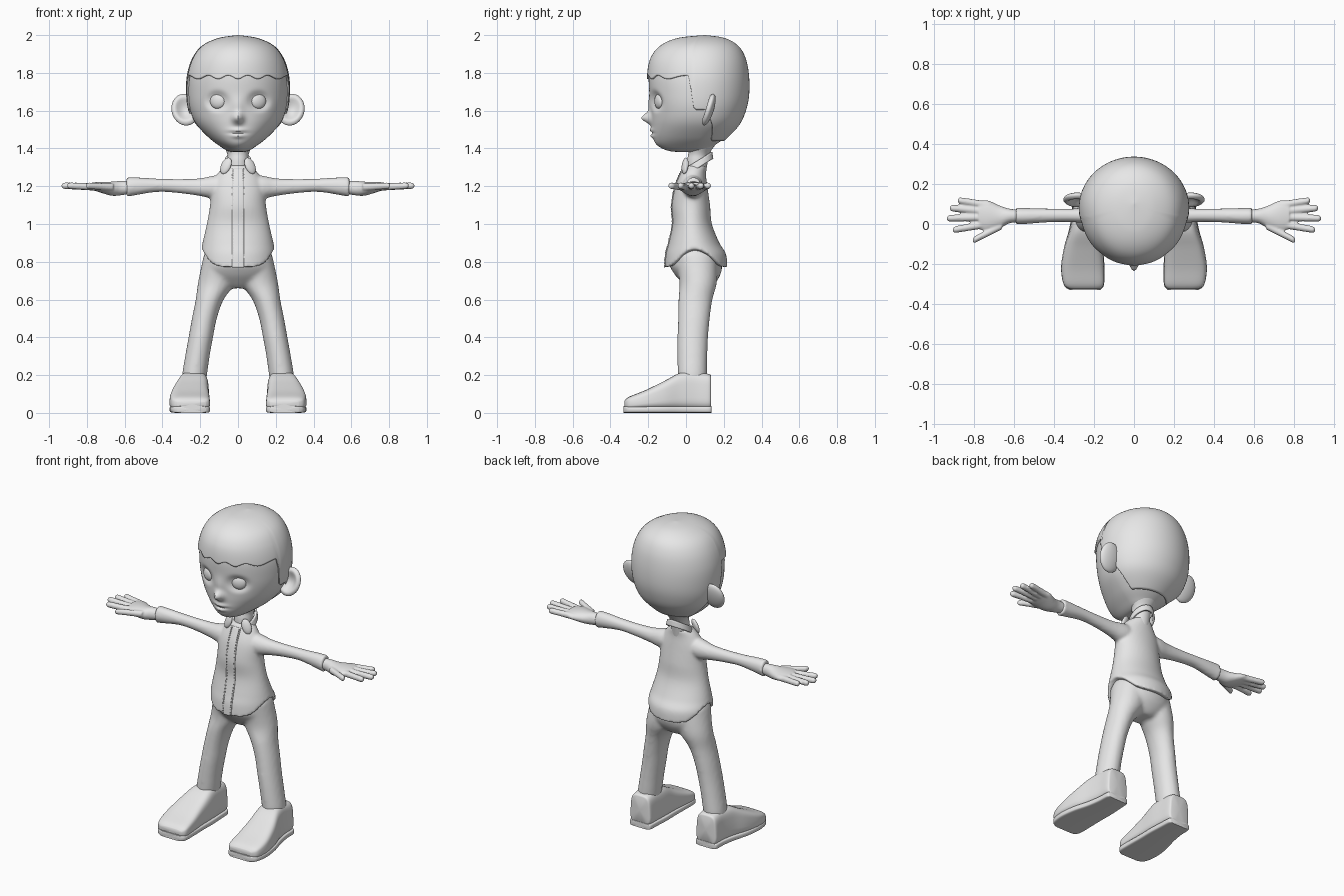
import bpy, bmesh
from math import sin, cos, pi, exp, sqrt, radians
from mathutils import Matrix, Vector, Euler

if "Cube" in bpy.data.objects:
    bpy.data.objects.remove(bpy.data.objects["Cube"])

grey = bpy.data.materials.new("plain_grey")
grey.use_nodes = True
grey.diffuse_color = (0.8, 0.8, 0.8, 1)
grey.node_tree.nodes["Principled BSDF"].inputs["Base Color"].default_value = (0.8, 0.8, 0.8, 1)


def sample(rows, t):
    """Smooth interpolation of section rows; short rows are symmetric."""
    i = min(int(t), len(rows) - 2)
    f = t - i
    full = [r if len(r) == 6 else r + (r[4],) for r in
            (rows[max(i - 1, 0)], rows[i], rows[i + 1], rows[min(i + 2, len(rows) - 1)])]
    return [b + 0.5 * f * (c - a + f * (2*a - 5*b + 4*c - d + f * (3*(b - c) + d - a)))
            for a, b, c, d in zip(*full)]


def loft(bm, rows, axis="z", n=32, steps=32, power=1, end=None, side=1, cap=True, warp=None):
    """Rows: position, centre a, radius a, centre b, radius -b, radius +b."""
    rings = []
    for i in range(steps + 1):
        ring = []
        for j in range(n):
            ang = 2 * pi * j / n
            c, s = cos(ang), sin(ang)
            t = (end(c, s) if end else len(rows) - 1) * i / steps
            pos, ac, ar, bc, lo, hi = sample(rows, t)
            a = ac + ar * abs(c) ** power * (1 if c > 0 else -1)
            b = bc + (hi if s > 0 else -lo) * abs(s) ** power
            p = Vector({"x": (pos, a, b), "y": (a, pos, b), "z": (a, b, pos)}[axis])
            if warp:
                p = warp(p)
            p.x *= side
            ring.append(bm.verts.new(p))
        rings.append(ring)
    for r, q in zip(rings, rings[1:]):
        for j in range(n):
            k = (j + 1) % n
            bm.faces.new((r[j], r[k], q[k], q[j]))
    if cap:
        for r in (rings[0], rings[-1]):
            mid = bm.verts.new(sum((v.co for v in r), Vector()) / n)
            for j in range(n):
                bm.faces.new((r[j], r[(j + 1) % n], mid))


def ball(bm, at, size, turn=(0, 0, 0), side=1, shape=None):
    new = bmesh.ops.create_uvsphere(bm, u_segments=32, v_segments=20, radius=1)["verts"]
    m = Matrix.LocRotScale(Vector(at), Euler([radians(a) for a in turn]), Vector(size))
    for v in new:
        if shape:
            shape(v.co)
        v.co = m @ v.co
        v.co.x *= side


def finish(name, bm, voxel=0, smooth=3, thick=0):
    bmesh.ops.remove_doubles(bm, verts=bm.verts, dist=1e-5)
    bmesh.ops.recalc_face_normals(bm, faces=bm.faces)
    me = bpy.data.meshes.new(name)
    bm.to_mesh(me)
    bm.free()
    me.materials.append(grey)
    me.shade_smooth()
    me.set_sharp_from_angle(angle=radians(50))
    ob = bpy.data.objects.new(name, me)
    bpy.context.collection.objects.link(ob)
    if thick:
        ob.modifiers.new("thickness", "SOLIDIFY").thickness = thick
    if voxel:
        fuse = ob.modifiers.new("fuse", "REMESH")
        fuse.mode, fuse.voxel_size, fuse.use_smooth_shade = "VOXEL", voxel, True
        soft = ob.modifiers.new("soften", "SMOOTH")
        soft.factor, soft.iterations = 0.5, smooth
    return ob


# Head with modelled face
head_rows = [(1.99, 0, 0, 0.1, 0, 0), (1.975, 0, 0.1, 0.09, 0.13, 0.11),
             (1.935, 0, 0.185, 0.08, 0.21, 0.19), (1.87, 0, 0.235, 0.08, 0.26, 0.228),
             (1.78, 0, 0.262, 0.08, 0.277, 0.245), (1.68, 0, 0.265, 0.08, 0.272, 0.245),
             (1.6, 0, 0.253, 0.08, 0.265, 0.228), (1.53, 0, 0.222, 0.08, 0.262, 0.195),
             (1.46, 0, 0.158, 0.07, 0.245, 0.14), (1.415, 0, 0.1, 0.06, 0.21, 0.09),
             (1.385, 0, 0.05, 0.05, 0.13, 0.06), (1.38, 0, 0, 0.05, 0, 0)]


def face(p):
    if p.y > 0:
        return p

    def bump(x, z, wx, wz, k=1):
        return exp(-(((abs(p.x) - x) / wx) ** 2 + ((p.z - z) / wz) ** 2) ** k)
    p.y -= 0.05 * bump(0, 1.56, 0.026, 0.028) + 0.012 * bump(0, 1.62, 0.03, 0.05)
    p.y += 0.02 * bump(0.11, 1.65, 0.055, 0.048, 2)
    p.y -= 0.012 * bump(0, 1.496, 0.04, 0.012) + 0.012 * bump(0, 1.466, 0.03, 0.012)
    p.y += 0.008 * bump(0, 1.482, 0.045, 0.007)
    return p


bm = bmesh.new()
loft(bm, head_rows, n=128, steps=110, cap=False, warp=face)
finish("head", bm)


# Hair shell with scalloped fringe, sideburns and nape
def hair_end(c, s):
    if s < -0.22:
        return 3.95 + 0.2 * abs(cos(8 * c)) ** 2
    if s < 0.1:
        return 4 + 1.9 * min(1, (s + 0.22) / 0.08)
    return 5.9 + 2.3 * min(1, (s - 0.1) / 0.4)


centre = Vector((0, 0.07, 1.7))
bm = bmesh.new()
loft(bm, head_rows, n=128, steps=48, end=hair_end, cap=False,
     warp=lambda p: centre + (p - centre) * 1.035)
finish("hair", bm, thick=0.012)


# Ears with hollow fronts, and eyes
def hollow(v):
    if v.y < 0:
        v.y *= 1 - 1.5 * max(0, 1 - (v.x ** 2 + v.z ** 2) / 0.6)


for side, word in ((1, "left"), (-1, "right")):
    bm = bmesh.new()
    ball(bm, (0.28, 0.12, 1.605), (0.072, 0.027, 0.088), (-18, 12, -4), side, hollow)
    finish(word + "_ear", bm)
    bm = bmesh.new()
    ball(bm, (0.108, -0.143, 1.65), (0.042, 0.02, 0.04), (0, 0, 22), side)
    finish(word + "_eye", bm)

# Neck
bm = bmesh.new()
loft(bm, [(1.23, 0, 0.055, 0.05, 0.05), (1.33, 0, 0.055, 0.06, 0.055),
          (1.38, 0, 0.06, 0.07, 0.058), (1.45, 0, 0.1, 0.09, 0.09)])
finish("neck", bm)

# Shirt body fused with sleeves
shirt_rows = [(1.31, 0, 0.065, 0.05, 0.06, 0.06), (1.27, 0, 0.105, 0.035, 0.065, 0.07),
              (1.2, 0, 0.14, 0.03, 0.088, 0.083), (1.1, 0, 0.148, 0.03, 0.106, 0.097),
              (1.0, 0, 0.165, 0.03, 0.102, 0.107), (0.9, 0, 0.188, 0.04, 0.132, 0.137),
              (0.84, 0, 0.2, 0.05, 0.157, 0.162), (0.77, 0, 0.203, 0.05, 0.163, 0.168)]
sleeve_rows = [(0.03, 0.035, 0.05, 1.2, 0.06), (0.12, 0.035, 0.056, 1.195, 0.062),
               (0.2, 0.04, 0.042, 1.195, 0.047), (0.3, 0.043, 0.034, 1.2, 0.038),
               (0.42, 0.043, 0.034, 1.205, 0.035), (0.54, 0.04, 0.04, 1.2, 0.047),
               (0.59, 0.04, 0.042, 1.195, 0.052)]
bm = bmesh.new()
loft(bm, shirt_rows, n=64, steps=48, end=lambda c, s: 7 - 1.5 * c ** 4)
for side in (1, -1):
    loft(bm, sleeve_rows, "x", side=side)
finish("shirt", bm, 0.009, 4)


# Button placket and its stitches
def shirt_front(x, t):
    z, _, rx, yc, lo, _ = sample(shirt_rows, t)
    return Vector((x, yc - lo * sqrt(max(0, 1 - (x / rx) ** 2)) - 0.003, z))


bm = bmesh.new()
strip = [[bm.verts.new(shirt_front(0.008 * (k - 4), 0.5 + 6.5 * i / 40)) for k in range(9)]
         for i in range(41)]
for r, q in zip(strip, strip[1:]):
    for k in range(8):
        bm.faces.new((r[k], r[k + 1], q[k + 1], q[k]))
finish("placket", bm, thick=0.004)
bm = bmesh.new()
for side in (1, -1):
    for i in range(34):
        m = Matrix.LocRotScale(shirt_front(0.025 * side, 0.7 + 6.1 * i / 33), None,
                               Vector((0.003, 0.006, 0.008)))
        bmesh.ops.create_cube(bm, size=1, matrix=m)
finish("placket_stitches", bm)


# Collar band and points
def tilt(p):
    p.z += 1.318 + 0.6 * (p.y - 0.065)
    return p


bm = bmesh.new()
loft(bm, [(-0.02, 0, 0.078, 0.065, 0.08), (0.02, 0, 0.07, 0.065, 0.074)],
     n=48, steps=4, cap=False, warp=tilt)
finish("collar_band", bm, thick=0.012)
for side, word in ((1, "left"), (-1, "right")):
    bm = bmesh.new()
    ball(bm, (0.064, -0.005, 1.308), (0.028, 0.014, 0.046), (-15, -20, 30), side)
    finish(word + "_collar_point", bm)

# Hands: palm, four fingers and thumb fused
palm_rows = [(0.55, 0.04, 0.03, 1.195, 0.03), (0.62, 0.04, 0.036, 1.19, 0.038),
             (0.67, 0.035, 0.057, 1.187, 0.037), (0.73, 0.04, 0.078, 1.195, 0.028),
             (0.775, 0.045, 0.07, 1.2, 0.019)]
fingers = [(0.72, 0.092, 0.88, 0.118), (0.74, 0.064, 0.92, 0.08), (0.74, 0.034, 0.935, 0.028),
           (0.73, 0, 0.905, -0.03), (0.66, -0.008, 0.805, -0.083)]
for side, word in ((1, "left"), (-1, "right")):
    bm = bmesh.new()
    loft(bm, palm_rows, "x", side=side)
    for x0, y0, x1, y1 in fingers:
        rows = [(x0 + (x1 - x0) * f, y0 + (y1 - y0) * f, r, 1.195 + 0.008 * f, r)
                for f, r in ((0, 0.02), (0.5, 0.018), (0.9, 0.017), (0.97, 0.012), (1, 0.004))]
        loft(bm, rows, "x", n=16, side=side)
    finish(word + "_hand", bm, 0.006, 2)

# Trousers: hips and legs fused
hip_rows = [(0.88, 0, 0.165, 0.05, 0.11), (0.8, 0, 0.183, 0.05, 0.14),
            (0.74, 0, 0.185, 0.06, 0.125), (0.69, 0, 0.14, 0.068, 0.09),
            (0.66, 0, 0.06, 0.07, 0.06)]
leg_rows = [(0.84, 0.09, 0.09, 0.05, 0.11), (0.7, 0.11, 0.1, 0.065, 0.1),
            (0.6, 0.15, 0.074, 0.05, 0.09), (0.5, 0.178, 0.066, 0.042, 0.084),
            (0.4, 0.197, 0.065, 0.036, 0.081), (0.3, 0.215, 0.065, 0.034, 0.079),
            (0.2, 0.23, 0.066, 0.034, 0.077), (0.15, 0.232, 0.06, 0.034, 0.07)]
bm = bmesh.new()
loft(bm, hip_rows, n=48)
for side in (1, -1):
    loft(bm, leg_rows, side=side)
finish("trousers", bm, 0.011, 6)

# Shoes and soles
shoe_rows = [(-0.325, 0.245, 0.07, 0.048, 0.018), (-0.3, 0.25, 0.095, 0.052, 0.034),
             (-0.22, 0.255, 0.102, 0.068, 0.05), (-0.12, 0.25, 0.095, 0.092, 0.074),
             (-0.03, 0.237, 0.083, 0.115, 0.097), (0.05, 0.232, 0.074, 0.117, 0.099),
             (0.12, 0.232, 0.07, 0.112, 0.094), (0.133, 0.232, 0.058, 0.11, 0.085)]
sole_rows = [(y * 1.015, x, r + 0.005, 0.018, 0.018) for y, x, r, *_ in shoe_rows]


def taper(p):
    p.x = 0.235 + (p.x - 0.235) * (1.06 - 0.9 * max(0, p.z - 0.05))
    return p


for side, word in ((1, "left"), (-1, "right")):
    bm = bmesh.new()
    loft(bm, shoe_rows, "y", n=48, power=0.5, side=side, warp=taper)
    finish(word + "_shoe", bm)
    bm = bmesh.new()
    loft(bm, sole_rows, "y", power=0.35, side=side)
    finish(word + "_sole", bm)
